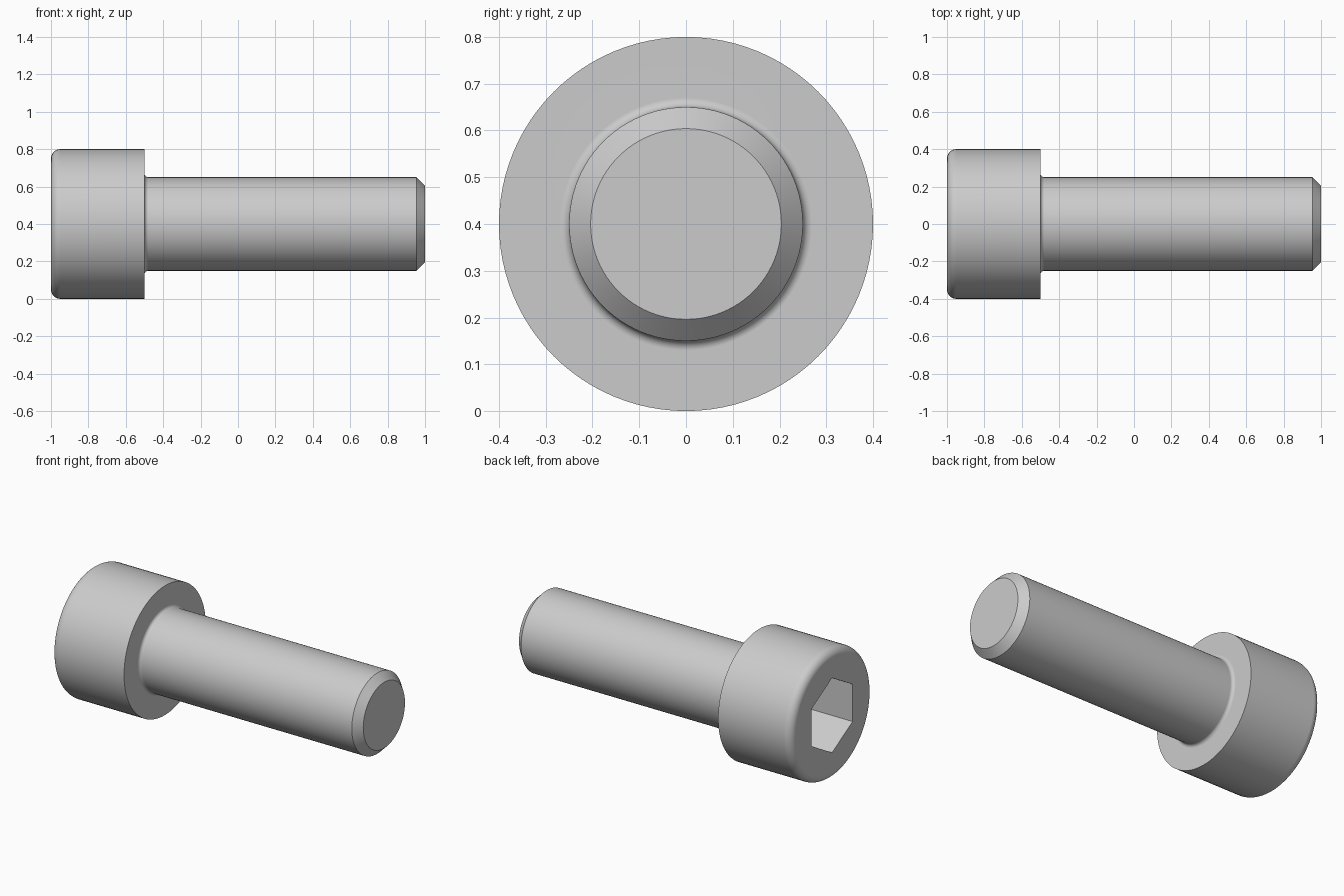
import bpy
import bmesh
from math import sin, cos, pi, radians
from mathutils import Vector

SEGMENTS = 96
AXIS_Z = 0.4
HEAD_R, SHANK_R = 0.4, 0.25
HEAD_X, BEARING_X, TIP_X = -1.0, -0.5, 1.0
ROUND, FILLET, CHAMFER = 0.05, 0.02, 0.046
SOCKET_FLATS, SOCKET_DEPTH = 0.4, 0.3

cube = bpy.data.objects.get("Cube")
if cube:
    bpy.data.objects.remove(cube, do_unlink=True)

steel = bpy.data.materials.new("light_grey_steel")
steel.use_nodes = True
colour = (0.6, 0.6, 0.6, 1.0)
steel.diffuse_color = colour
steel.node_tree.nodes["Principled BSDF"].inputs["Base Color"].default_value = colour


def arc(x, r, radius, start, end, steps):
    """Points of a circular arc in the (x, radius) plane."""
    angles = [radians(start + (end - start) * i / steps) for i in range(steps + 1)]
    return [(x + radius * cos(a), r + radius * sin(a)) for a in angles]


def finish(bm, name):
    bmesh.ops.recalc_face_normals(bm, faces=bm.faces)
    mesh = bpy.data.meshes.new(name)
    bm.to_mesh(mesh)
    bm.free()
    mesh.materials.append(steel)
    obj = bpy.data.objects.new(name, mesh)
    obj.location.z = AXIS_Z
    bpy.context.collection.objects.link(obj)
    return obj


# Screw body: rounded head, filleted neck, plain shank and chamfered tip
profile = arc(HEAD_X + ROUND, HEAD_R - ROUND, ROUND, 180, 90, 8)
profile.append((BEARING_X, HEAD_R))
profile += arc(BEARING_X + FILLET, SHANK_R + FILLET, FILLET, 180, 270, 6)
profile += [(TIP_X - CHAMFER, SHANK_R), (TIP_X, SHANK_R - CHAMFER)]

bm = bmesh.new()
verts = [bm.verts.new((x, 0, r)) for x, r in profile]
edges = [bm.edges.new(pair) for pair in zip(verts, verts[1:])]
bmesh.ops.spin(bm, geom=verts + edges, cent=(0, 0, 0), axis=(1, 0, 0),
               angle=2 * pi, steps=SEGMENTS, use_merge=True)
bmesh.ops.remove_doubles(bm, verts=bm.verts, dist=1e-5)
bmesh.ops.holes_fill(bm, edges=[e for e in bm.edges if e.is_boundary], sides=0)
screw = finish(bm, "screw_body")

# Hexagonal drive socket, with corners up and down
bm = bmesh.new()
corner_r = SOCKET_FLATS / 2 / cos(pi / 6)
ring = [bm.verts.new((HEAD_X - 0.1, corner_r * sin(k * pi / 3), corner_r * cos(k * pi / 3)))
        for k in range(6)]
base = bm.faces.new(ring)
extruded = bmesh.ops.extrude_face_region(bm, geom=[base], use_keep_orig=True)
bmesh.ops.translate(bm, vec=Vector((SOCKET_DEPTH + 0.1, 0, 0)),
                    verts=[g for g in extruded["geom"] if isinstance(g, bmesh.types.BMVert)])
cutter = finish(bm, "socket_cutter")
cutter.hide_render = True

cut = screw.modifiers.new("socket", "BOOLEAN")
cut.operation = "DIFFERENCE"
cut.solver = "EXACT"
cut.object = cutter

bpy.ops.object.select_all(action="DESELECT")
screw.select_set(True)
bpy.context.view_layer.objects.active = screw
bpy.ops.object.modifier_apply(modifier=cut.name)
bpy.data.objects.remove(cutter, do_unlink=True)

# Smooth rounds with crisp edges and flat end faces
bpy.ops.object.shade_smooth_by_angle(angle=radians(30))
weighted = screw.modifiers.new("flat_faces", "WEIGHTED_NORMAL")
weighted.keep_sharp = True
